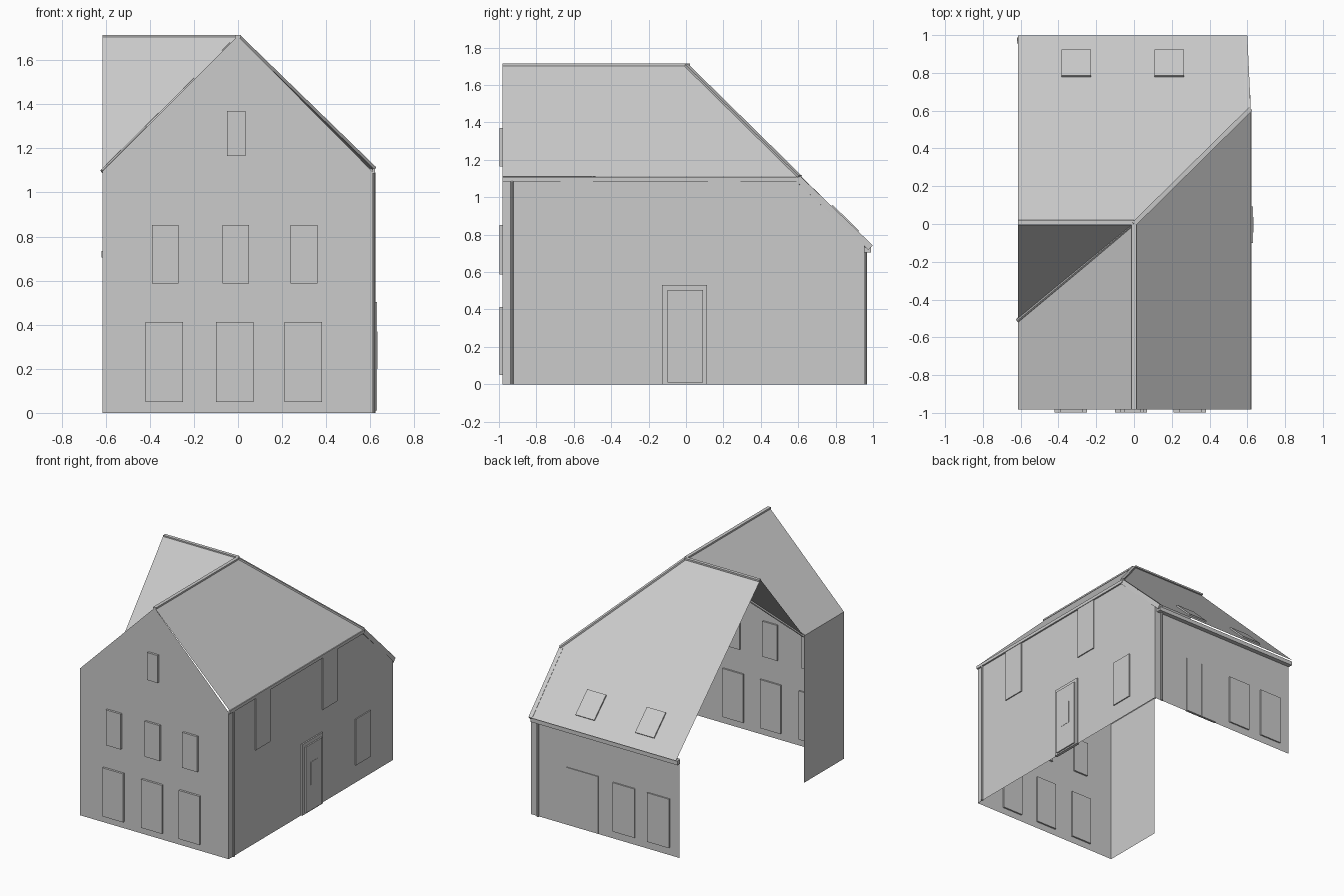
import bpy, bmesh
from mathutils import Vector, Matrix

old = bpy.data.objects.get("Cube")
if old:
    bpy.data.objects.remove(old)

grey = bpy.data.materials.new("plain grey")
grey.use_nodes = True
COLOUR = (0.6, 0.6, 0.6, 1)
grey.diffuse_color = COLOUR
grey.node_tree.nodes["Principled BSDF"].inputs["Base Color"].default_value = COLOUR


def finish(name, bm):
    mesh = bpy.data.meshes.new(name)
    bm.to_mesh(mesh)
    bm.free()
    mesh.materials.append(grey)
    ob = bpy.data.objects.new(name, mesh)
    bpy.context.collection.objects.link(ob)
    return ob


def sheet(name, *points):
    """Single flat face, turned away from the middle of the house."""
    bm = bmesh.new()
    face = bm.faces.new([bm.verts.new(p) for p in points])
    face.normal_update()
    if face.normal.dot(face.calc_center_median() - Vector((0, 0, 0.5))) < 0:
        face.normal_flip()
    return finish(name, bm)


def box(name, x, y, z, matrix=Matrix()):
    bm = bmesh.new()
    bmesh.ops.create_cube(bm, size=1)
    spans = (x, y, z)
    for v in bm.verts:
        v.co = matrix @ Vector([s[0] if c < 0 else s[1] for c, s in zip(v.co, spans)])
    return finish(name, bm)


def beam(name, a, b, width, depth, up=(0, 0, 1)):
    """Strip from a to b, hanging below the line by its depth."""
    a, b = Vector(a), Vector(b)
    along = (b - a).normalized()
    side = Vector(up).cross(along).normalized()
    top = along.cross(side)
    frame = Matrix((along, side, top)).transposed().to_4x4()
    frame.translation = a
    return box(name, (0, (b - a).length), (-width / 2, width / 2), (-depth, 0), frame)


def pipe(name, a, b, radius, sides=8):
    a, b = Vector(a), Vector(b)
    bm = bmesh.new()
    bmesh.ops.create_cone(bm, cap_ends=True, segments=sides, radius1=radius,
                          radius2=radius, depth=(b - a).length)
    turn = (b - a).to_track_quat("Z", "Y").to_matrix().to_4x4()
    turn.translation = (a + b) / 2
    bmesh.ops.transform(bm, matrix=turn, verts=bm.verts)
    return finish(name, bm)


# Key lines of the house
L, R, F, B = -0.615, 0.61, -0.982, 0.955
EAVE, LOW_EAVE, TOP = 1.095, 0.70, 1.71
VALLEY = -0.51
peak = (0, 0, TOP)
hip_end = (0.618, 0.61, 1.11)
valley_end = (L, VALLEY, EAVE)

# Walls
sheet("front_wall", (L, F, 0), (R, F, 0), (R, F, EAVE), (0, F, TOP), (L, F, EAVE))
sheet("right_wall", (R, F, 0), (R, B, 0), (R, B, LOW_EAVE + 0.04),
      (R, 0.6, EAVE), (R, F, EAVE))
sheet("back_wall", (L, B, 0), (R, B, 0), (R, B, LOW_EAVE + 0.04), (L, B, LOW_EAVE + 0.04))
sheet("left_wall", (L, F, 0), (L, VALLEY, 0), valley_end, (L, F, EAVE))

# Roof slopes
sheet("right_roof", (0, F, TOP), peak, hip_end, (0.618, F, 1.11))
sheet("left_roof", (0, F, TOP), peak, valley_end, (L, F, EAVE))
sheet("wing_front_roof", peak, (L, 0, TOP), valley_end)
sheet("back_roof", peak, hip_end, (0.6, 0.997, 0.74), (L, 0.997, 0.74), (L, 0, TOP))

# Ridge, hip, valley and edge trims
beam("front_ridge", (0, F, TOP + 0.004), (0, 0, TOP + 0.004), 0.025, 0.012)
beam("wing_ridge", (L, 0.008, TOP + 0.004), (0, 0.008, TOP + 0.004), 0.025, 0.012)
beam("hip_trim", (0, 0, TOP + 0.005), (0.618, 0.61, 1.115), 0.025, 0.015)
beam("verge_trim", (0.602, 0.61, 1.113), (0.585, 0.998, 0.743), 0.03, 0.035)
pipe("valley_trim", (0, 0, TOP - 0.008), (L, VALLEY, EAVE), 0.011)

# Gutters and downpipes
box("right_gutter", (R, 0.622), (F, 0.61), (1.085, 1.108))
box("back_gutter", (L - 0.005, 0.59), (B, 0.988), (0.705, 0.735))
pipe("right_downpipe", (R + 0.004, -0.93, 0), (R + 0.004, -0.93, 1.09), 0.009)
pipe("back_downpipe", (0.55, B + 0.004, 0), (0.55, B + 0.004, 0.71), 0.009)

# Front windows: three floors of slabs set through the wall
rows = (((-0.335, -0.015, 0.295), 0.085, 0.05, 0.412),
        ((-0.33, -0.01, 0.3), 0.061, 0.588, 0.852),
        ((-0.008,), 0.043, 1.165, 1.37))
for floor, (centres, half, low, high) in enumerate(rows):
    for i, c in enumerate(centres):
        box(f"front_window_{floor}_{i}", (c - half, c + half), (-0.998, F + 0.012), (low, high))

# Right side windows and entrance
for i, (c, low, high) in enumerate(((-0.585, 0.695, 1.085), (0.205, 0.695, 1.085),
                                    (0.595, 0.132, 0.476))):
    box(f"right_window_{i}", (R - 0.012, R + 0.008), (c - 0.087, c + 0.087), (low, high))
box("door_frame", (R - 0.012, 0.62), (-0.128, 0.113), (0, 0.53))
box("front_door", (R, 0.63), (-0.1, 0.092), (0.01, 0.503))
box("door_pane", (0.625, 0.632), (-0.045, 0.037), (0.2, 0.37))

# Back windows and double door
for i, c in enumerate((-0.16, -0.445)):
    box(f"back_window_{i}", (c - 0.09, c + 0.09), (B - 0.012, B + 0.01), (0.055, 0.42))
for i, c in enumerate((0.118, 0.252)):
    box(f"back_door_leaf_{i}", (c - 0.066, c + 0.066), (B - 0.012, B + 0.006), (0.005, 0.43))

# Skylights lying on the back slope
slope = (0.74 - TOP) / 0.997
for i, c in enumerate((-0.305, 0.187)):
    y0, y1 = 0.785, 0.925
    beam(f"skylight_{i}", (c, y0, TOP + slope * y0 + 0.012),
         (c, y1, TOP + slope * y1 + 0.012), 0.155, 0.022)
